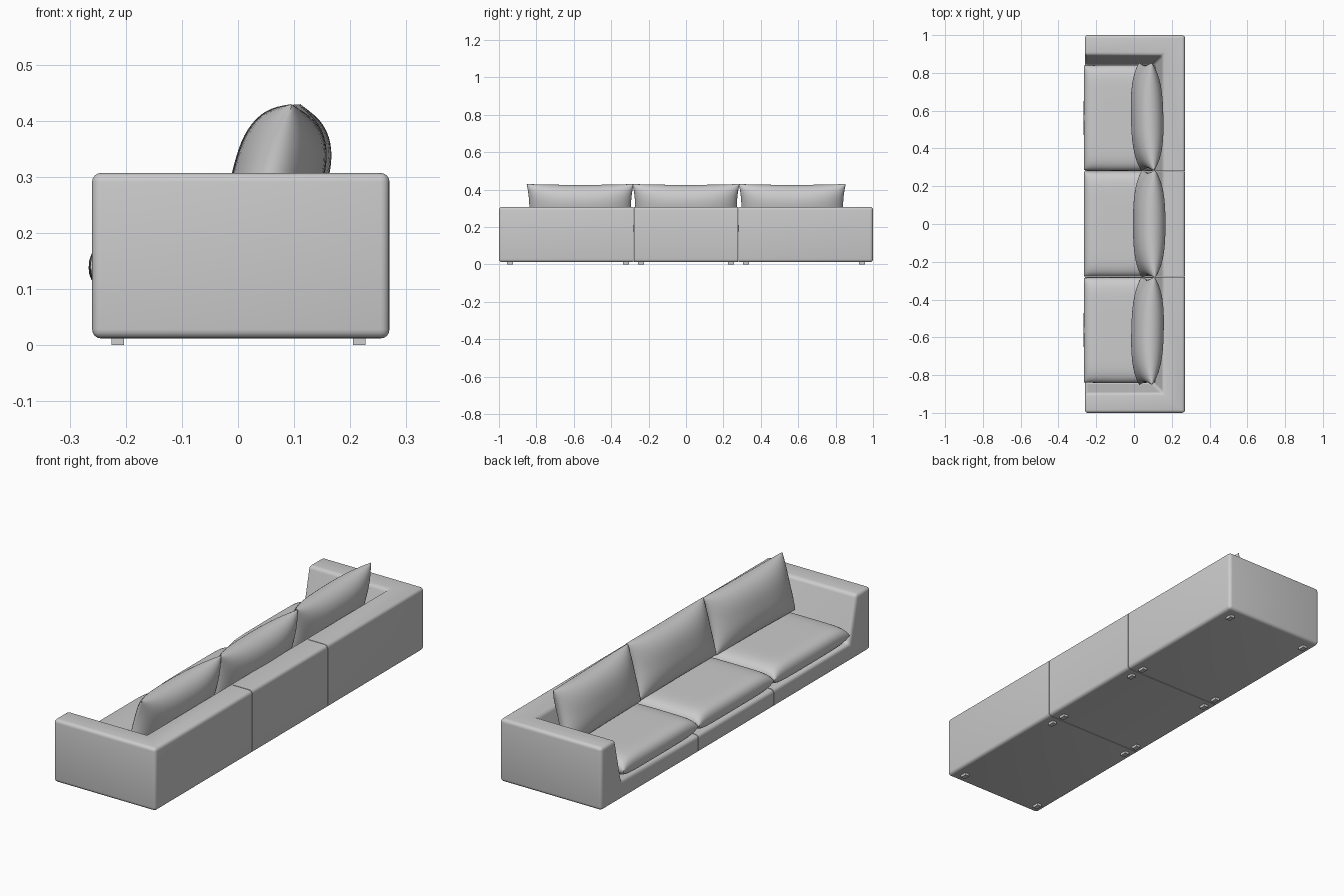
import bpy, bmesh, math
from mathutils import Vector

if "Cube" in bpy.data.objects:
    bpy.data.objects.remove(bpy.data.objects["Cube"])

fabric = bpy.data.materials.new("grey_fabric")
fabric.diffuse_color = (0.60, 0.60, 0.60, 1)
fabric.use_nodes = True
fabric.node_tree.nodes["Principled BSDF"].inputs["Base Color"].default_value = fabric.diffuse_color
leg_mat = bpy.data.materials.new("light_grey_leg")
leg_mat.diffuse_color = (0.62, 0.62, 0.62, 1)
leg_mat.use_nodes = True
leg_mat.node_tree.nodes["Principled BSDF"].inputs["Base Color"].default_value = leg_mat.diffuse_color


def add_object(name, bm, mat, smooth=True):
    bmesh.ops.recalc_face_normals(bm, faces=bm.faces[:])
    me = bpy.data.meshes.new(name)
    bm.to_mesh(me)
    bm.free()
    me.materials.clear()
    me.materials.append(mat)
    ob = bpy.data.objects.new(name, me)
    bpy.context.collection.objects.link(ob)
    if smooth:
        bpy.ops.object.select_all(action='DESELECT')
        ob.select_set(True)
        bpy.context.view_layer.objects.active = ob
        bpy.ops.object.shade_smooth_by_angle(angle=math.radians(40))
    return ob


def frustum(lo, hi, lo_top=None, hi_top=None):
    """Box from lo to hi whose top rectangle may differ from its bottom."""
    lt, ht = lo_top or lo[:2], hi_top or hi[:2]
    bm = bmesh.new()
    bmesh.ops.create_cube(bm, size=2)
    for v in bm.verts:
        a, b = (lt, ht) if v.co.z > 0 else (lo, hi)
        v.co = (b[0] if v.co.x > 0 else a[0],
                b[1] if v.co.y > 0 else a[1],
                hi[2] if v.co.z > 0 else lo[2])
    return bm


def cushion(name, centre, up, normal, half_w, half_h, front, back, n, p, bow, yaw=0):
    """Padded cushion: two puffed sheets meeting in a seam."""
    N = 28
    bm = bmesh.new()
    centre, up, normal = Vector(centre), Vector(up), Vector(normal)
    for depth in (front, -back):
        grid = []
        for i in range(N + 1):
            row = []
            for j in range(N + 1):
                u = math.sin(math.pi * (i / N - 0.5))
                v = math.sin(math.pi * (j / N - 0.5))
                puff = max(0, (1 - abs(u) ** n) * (1 - abs(v) ** n)) ** p
                co = (centre + Vector((0, 1, 0)) * u * half_w * (1 + bow * (1 - v * v))
                      + up * v * half_h * (1 + bow * (1 - u * u))
                      + normal * depth * puff)
                co.x += yaw * u
                row.append(bm.verts.new(co))
            grid.append(row)
        for i in range(N):
            for j in range(N):
                bm.faces.new((grid[i][j], grid[i + 1][j], grid[i + 1][j + 1], grid[i][j + 1]))
    bmesh.ops.remove_doubles(bm, verts=bm.verts[:], dist=0.0002)
    return add_object(name, bm, fabric)


# Whole frame: block with a sloped seat well, softened edges
block = add_object("frame_block", frustum((-0.26, -1, 0.012), (0.27, 1, 0.307)), fabric, False)
well = add_object("seat_well_cutter",
                  frustum((-0.5, -0.845, 0.095), (0.10, 0.845, 0.40),
                          (-0.5, -0.915), (0.175, 0.915)), fabric, False)
cut = block.modifiers.new("well", 'BOOLEAN')
cut.operation, cut.object, cut.solver = 'DIFFERENCE', well, 'EXACT'
soft = block.modifiers.new("soft", 'BEVEL')
soft.width, soft.segments, soft.limit_method = 0.016, 4, 'ANGLE'
bpy.context.view_layer.update()
solid = bpy.data.meshes.new_from_object(block.evaluated_get(bpy.context.evaluated_depsgraph_get()))
bpy.data.objects.remove(block)
bpy.data.objects.remove(well)

# Split the frame into three modules with narrow seams
GAP = 0.0015
for name, y0, y1 in (("right_end_frame", -2, -0.28), ("middle_frame", -0.28, 0.28),
                     ("left_end_frame", 0.28, 2)):
    bm = bmesh.new()
    bm.from_mesh(solid)
    for y, s in ((y0 + GAP, -1), (y1 - GAP, 1)):
        if abs(y) > 1:
            continue
        r = bmesh.ops.bisect_plane(bm, geom=bm.verts[:] + bm.edges[:] + bm.faces[:],
                                   plane_co=(0, y, 0), plane_no=(0, s, 0), clear_outer=True)
        rim = [e for e in r['geom_cut'] if isinstance(e, bmesh.types.BMEdge)]
        bmesh.ops.edgeloop_fill(bm, edges=rim)
    add_object(name, bm, fabric)

# Seat cushions
for name, y, w in (("right_seat", -0.562, 0.277), ("middle_seat", 0, 0.277), ("left_seat", 0.562, 0.277)):
    cushion(name, (-0.075, y, 0.138), (-1, 0, 0), (0, 0, 1), w, 0.189, 0.052, 0.045,
            8, 0.45, 0.012 if y else 0.008)

# Leaning back pillows
t = math.radians(15)
for name, y, x, yaw in (("right_pillow", -0.566, 0.068, 0.006), ("middle_pillow", 0, 0.077, 0),
                        ("left_pillow", 0.568, 0.066, -0.006)):
    cushion(name, (x, y, 0.303), (math.sin(t), 0, math.cos(t)), (-math.cos(t), 0, math.sin(t)),
            0.286, 0.131, 0.075, 0.083, 2.6, 0.5, -0.05, yaw)

# Small feet under each module corner
for i, y in enumerate((-0.94, -0.32, -0.24, 0.24, 0.32, 0.94)):
    for side, x in (("front", -0.214), ("back", 0.216)):
        add_object(f"{side}_foot_{i + 1}",
                   frustum((x - 0.011, y - 0.016, 0), (x + 0.011, y + 0.016, 0.016)), leg_mat, False)
